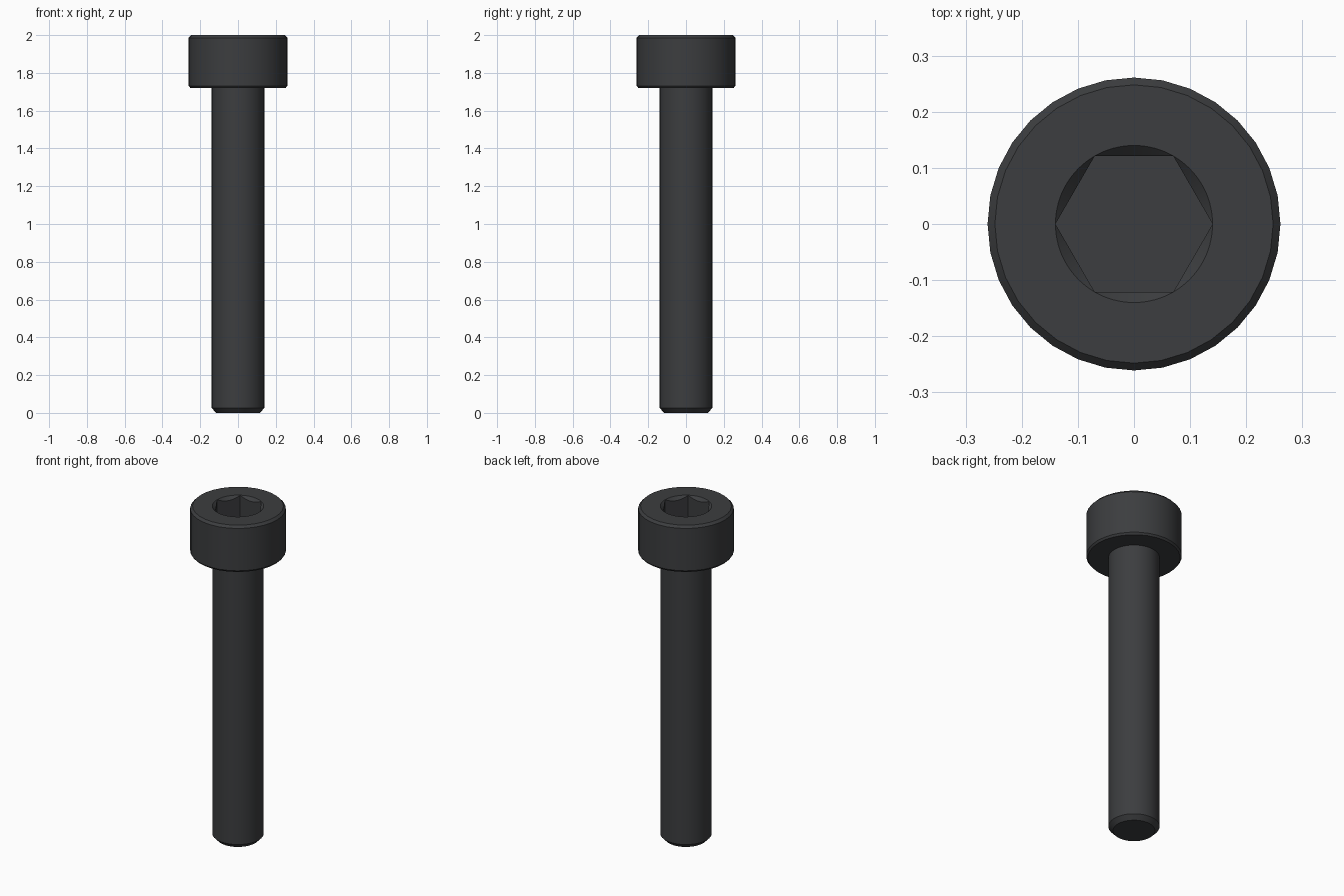
import bpy, bmesh, math

if "Cube" in bpy.data.objects:
    bpy.data.objects.remove(bpy.data.objects["Cube"])

SIDES = 32


def lathe(name, profile, sides, offset=0.0):
    """Closed solid of revolution from (radius, z) points, bottom to top."""
    bm = bmesh.new()
    rings = []
    for r, z in profile:
        rings.append([bm.verts.new((r * math.cos(offset + 2 * math.pi * i / sides),
                                    r * math.sin(offset + 2 * math.pi * i / sides), z))
                      for i in range(sides)])
    for a, b in zip(rings, rings[1:]):
        for i in range(sides):
            j = (i + 1) % sides
            bm.faces.new((a[i], a[j], b[j], b[i]))
    bm.faces.new(rings[0][::-1])
    bm.faces.new(rings[-1])
    mesh = bpy.data.meshes.new(name)
    bm.to_mesh(mesh)
    bm.free()
    obj = bpy.data.objects.new(name, mesh)
    bpy.context.collection.objects.link(obj)
    return obj


# Shank and cylindrical head in one profile
bolt = lathe("socket_head_bolt", [
    (0.115, 0.0), (0.14, 0.026), (0.14, 1.72), (0.252, 1.72),
    (0.261, 1.731), (0.261, 1.986), (0.248, 2.0)], SIDES)

# Hexagonal socket and its conical lead-in
hex_cutter = lathe("hex_socket_cutter", [(0.14, 1.86), (0.14, 2.1)], 6)
cone_cutter = lathe("lead_in_cutter", [(0.09, 1.95), (0.14, 2.0), (0.15, 2.01)], 96)
for cutter in (hex_cutter, cone_cutter):
    mod = bolt.modifiers.new(cutter.name, 'BOOLEAN')
    mod.operation = 'DIFFERENCE'
    mod.solver = 'EXACT'
    mod.object = cutter

# Bake the cuts and drop the cutters
bpy.context.view_layer.objects.active = bolt
bolt.select_set(True)
for mod in list(bolt.modifiers):
    bpy.ops.object.modifier_apply(modifier=mod.name)
for cutter in (hex_cutter, cone_cutter):
    bpy.data.objects.remove(cutter)

# Black steel
steel = bpy.data.materials.new("black_steel")
steel.diffuse_color = (0.045, 0.047, 0.05, 1.0)
steel.use_nodes = True
steel.node_tree.nodes["Principled BSDF"].inputs["Base Color"].default_value = steel.diffuse_color
bolt.data.materials.clear()
bolt.data.materials.append(steel)
for poly in bolt.data.polygons:
    poly.material_index = 0
bpy.ops.object.shade_smooth_by_angle(angle=math.radians(20))
